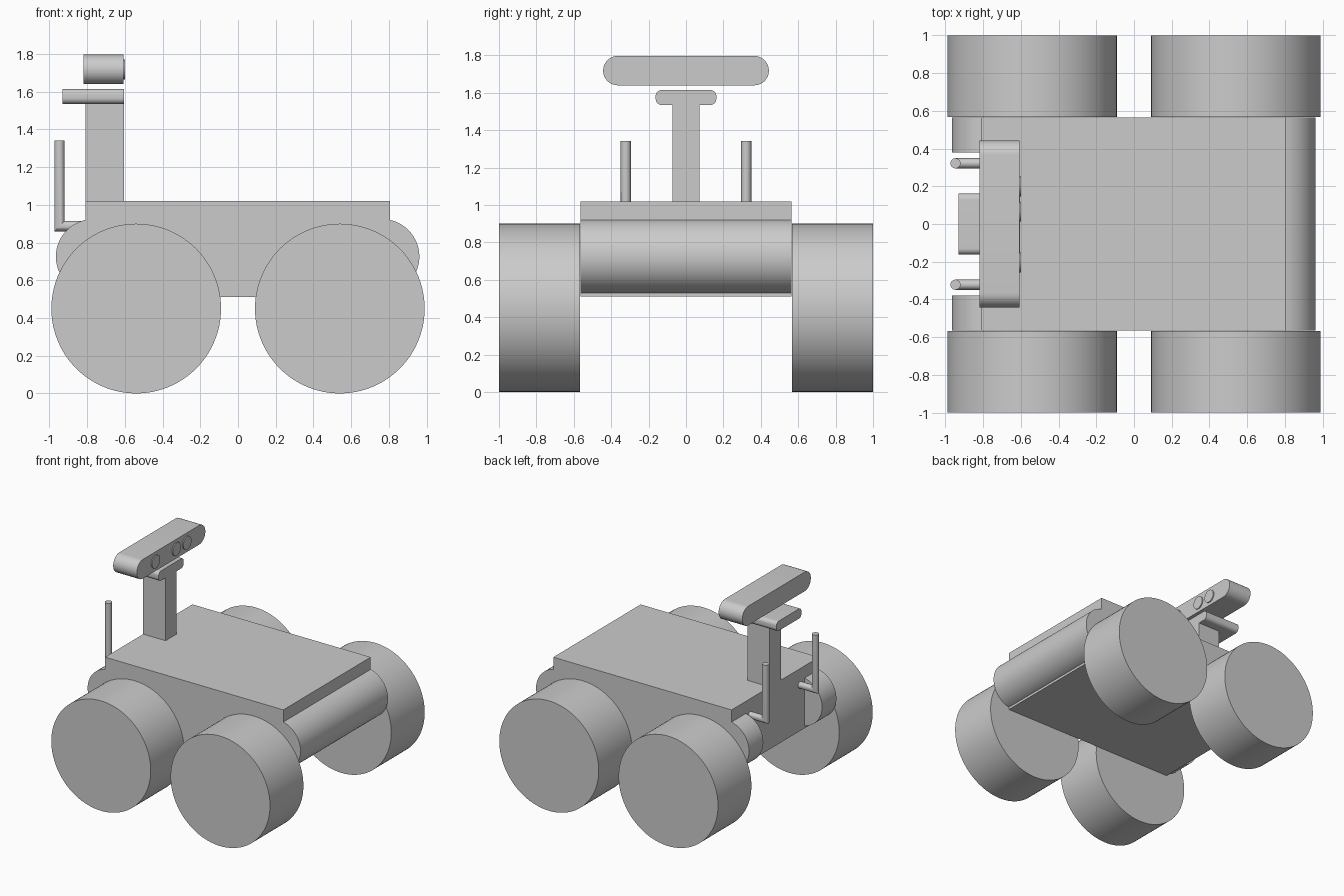
import bpy, bmesh, math
from mathutils import Matrix

cube = bpy.data.objects.get("Cube")
if cube:
    bpy.data.objects.remove(cube, do_unlink=True)

grey = bpy.data.materials.new("plain_grey")
grey.use_nodes = True
grey.diffuse_color = (0.6, 0.6, 0.6, 1)
grey.node_tree.nodes["Principled BSDF"].inputs["Base Color"].default_value = (0.6, 0.6, 0.6, 1)


def finish(name, bm, smooth=True):
    bmesh.ops.recalc_face_normals(bm, faces=bm.faces)
    mesh = bpy.data.meshes.new(name)
    bm.to_mesh(mesh)
    bm.free()
    mesh.materials.append(grey)
    ob = bpy.data.objects.new(name, mesh)
    bpy.context.collection.objects.link(ob)
    if smooth:
        bpy.ops.object.select_all(action='DESELECT')
        ob.select_set(True)
        bpy.context.view_layer.objects.active = ob
        bpy.ops.object.shade_smooth_by_angle(angle=math.radians(30))
    return ob


def box(name, x, y, z, radius=0.0):
    """Box from (min, max) ranges; radius rounds the edges that run along x."""
    bm = bmesh.new()
    bmesh.ops.create_cube(bm, size=1)
    for v in bm.verts:
        v.co = [r[0] if c < 0 else r[1] for c, r in zip(v.co, (x, y, z))]
    if radius:
        along_x = [e for e in bm.edges
                   if abs(e.verts[0].co.x - e.verts[1].co.x) > 0.01]
        bmesh.ops.bevel(bm, geom=along_x, offset=radius, segments=12,
                        profile=0.5, affect='EDGES')
    return finish(name, bm, radius > 0)


def cylinder(name, axis, radius, depth, centre, segments=64):
    bm = bmesh.new()
    turn = Matrix.Rotation(math.pi / 2, 4, 'Y' if axis == 'X' else 'X')
    bmesh.ops.create_cone(bm, cap_ends=True, segments=segments, radius1=radius,
                          radius2=radius, depth=depth,
                          matrix=Matrix.Translation(centre) @ turn)
    return finish(name, bm)


def antenna(name, y, x=-0.947, z=0.887, top=1.342, root=-0.80, r=0.027, n=24):
    """Upright rod with a mitred elbow into the rear of the body."""
    bm = bmesh.new()
    rings = [[], [], []]
    for i in range(n):
        a = 2 * math.pi * i / n
        dx, dy = r * math.cos(a), r * math.sin(a)
        for ring, co in zip(rings, ((x + dx, y + dy, top),
                                    (x + dx, y + dy, z + dx),
                                    (root, y + dy, z + dx))):
            ring.append(bm.verts.new(co))
    for a, b in zip(rings, rings[1:]):
        for i in range(n):
            j = (i + 1) % n
            bm.faces.new((a[i], a[j], b[j], b[i]))
    bm.faces.new(rings[0])
    bm.faces.new(rings[2])
    return finish(name, bm)


# Chassis
box("body", (-0.808, 0.806), (-0.565, 0.565), (0.51, 1.02))
cylinder("front_bumper", 'Y', 0.2, 1.13, (0.762, 0, 0.725))

# Wheels, rear bumpers and antennas on both sides
for side, s in (("right", -1), ("left", 1)):
    for end, x in (("rear", -0.54), ("front", 0.54)):
        cylinder(f"{end}_{side}_wheel", 'Y', 0.45, 0.432,
                 (x, s * 0.784, 0.45), 96)
    cylinder(f"rear_{side}_bumper", 'Y', 0.2, 0.185, (-0.766, s * 0.4725, 0.725))
    antenna(f"{side}_antenna", s * 0.322)

# Sensor mast, plate and camera bar
box("mast", (-0.808, -0.605), (-0.072, 0.072), (1.02, 1.56))
box("mast_plate", (-0.932, -0.605), (-0.162, 0.162), (1.535, 1.615), 0.032)
box("camera_bar", (-0.82, -0.606), (-0.443, 0.443), (1.64, 1.797), 0.078)
for i, y in enumerate((-0.205, 0.065, 0.2)):
    cylinder(f"camera_lens_{i + 1}", 'X', 0.053, 0.03, (-0.613, y, 1.719), 48)
